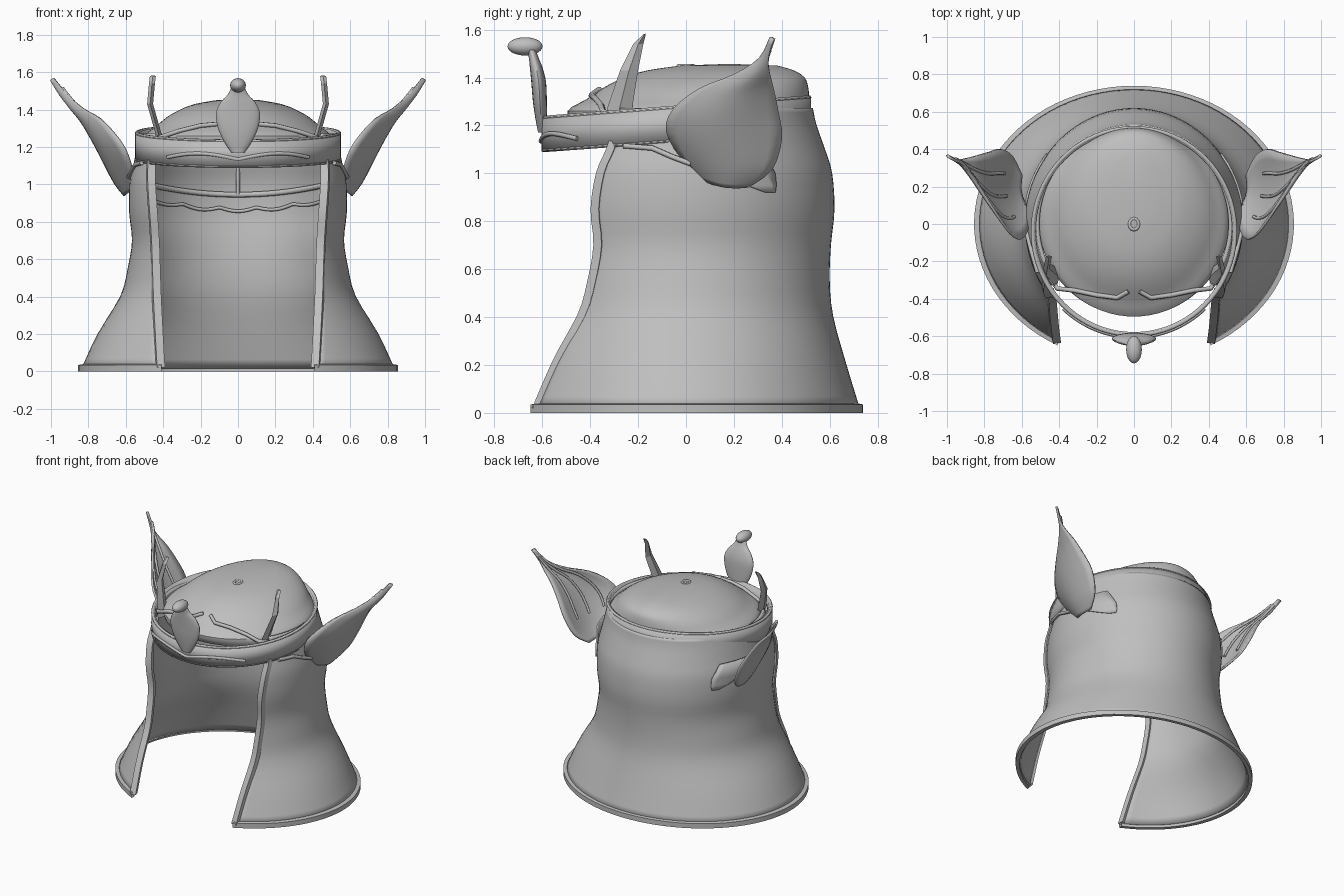
import bpy, bmesh, math
from mathutils import Vector

if "Cube" in bpy.data.objects:
    bpy.data.objects.remove(bpy.data.objects["Cube"])

mat = bpy.data.materials.new("plain grey")
mat.diffuse_color = (0.52, 0.52, 0.52, 1)
mat.use_nodes = True
mat.node_tree.nodes["Principled BSDF"].inputs["Base Color"].default_value = mat.diffuse_color
PI = math.pi


def link(name, data):
    ob = bpy.data.objects.new(name, data)
    bpy.context.collection.objects.link(ob)
    data.materials.append(mat)
    return ob


def sheet(name, rows, thick=0.0, closed=False, offset=0.0, cap=None, angle=40):
    """Skin a list of equal-length point rows."""
    bm = bmesh.new()
    vs = [[bm.verts.new(p) for p in r] for r in rows]
    n = len(rows[0])
    for i in range(len(rows) - 1):
        for j in range(n if closed else n - 1):
            k = (j + 1) % n
            bm.faces.new((vs[i][j], vs[i][k], vs[i + 1][k], vs[i + 1][j]))
    if cap:
        c = bm.verts.new(cap)
        for j in range(n):
            bm.faces.new((vs[-1][j], vs[-1][(j + 1) % n], c))
    bmesh.ops.recalc_face_normals(bm, faces=bm.faces)
    me = bpy.data.meshes.new(name)
    bm.to_mesh(me)
    bm.free()
    me.shade_smooth()
    me.set_sharp_from_angle(angle=math.radians(angle))
    ob = link(name, me)
    if thick:
        m = ob.modifiers.new("thickness", 'SOLIDIFY')
        m.thickness, m.offset = thick, offset
    return ob


def tube(name, pts, r, cyclic=False, res=1):
    cu = bpy.data.curves.new(name, 'CURVE')
    cu.dimensions = '3D'
    cu.bevel_depth, cu.bevel_resolution, cu.use_fill_caps = r, res, True
    sp = cu.splines.new('POLY')
    sp.points.add(len(pts) - 1)
    for q, p in zip(sp.points, pts):
        q.co = (*p, 1)
    sp.use_cyclic_u = cyclic
    return link(name, cu)


def smooth(rows, steps):
    """Catmull-Rom interpolation of tuples."""
    out = []
    for i in range(len(rows) - 1):
        p = [Vector(rows[max(0, min(len(rows) - 1, i + d))]) for d in (-1, 0, 1, 2)]
        for s in range(steps):
            t = s / steps
            out.append(0.5 * (2 * p[1] + (p[2] - p[0]) * t
                              + (2 * p[0] - 5 * p[1] + 4 * p[2] - p[3]) * t * t
                              + (3 * p[1] - p[0] - 3 * p[2] + p[3]) * t ** 3))
    return out + [Vector(rows[-1])]


# Flared hood, open at the front: z, half width, half depth, half opening
prof = smooth([(0.02, .825, .715, .41), (.2, .74, .66, .42), (.4, .62, .605, .43),
               (.55, .58, .59, .435), (.7, .557, .595, .44), (.85, .572, .61, .45),
               (1.0, .57, .60, .46), (1.1, .55, .57, .46), (1.2, .53, .535, .45),
               (1.27, .515, .52, .44)], 3)


def hood_pt(p, u):
    z, a, b, o = p
    t = u * (PI - math.asin(o / a))
    return Vector((a * math.sin(t), b * math.cos(t), z))


sheet("hood", [[hood_pt(p, u / 36) for u in range(-36, 37)] for p in prof], 0.02)
# Flat rim along the hem, square-edged
rim = []
for z, d in ((0, 0), (0, .03), (.035, .03), (.04, 0), (0, 0)):
    q = Vector((z, .825 + d, .715 + d * .8, .41))
    rim.append([hood_pt(q, u / 36) for u in range(-36, 37)])
sheet("hem_rim", rim)
# Square raised borders of the opening
for s in (1, -1):
    edge = [hood_pt(p, s) for p in prof if p[0] < 1.16]
    sheet("opening_border", [[p + Vector((s * dx, dy, 0)) for dx, dy in
                              ((-.02, -.015), (.022, -.022), (.03, .012), (-.01, .022))]
                             for p in edge], closed=True)

# Closed crown: z, half width, front y, back y
crown = smooth([(1.2, .515, -.47, .53), (1.26, .50, -.495, .522), (1.31, .44, -.415, .515),
                (1.36, .38, -.34, .51), (1.40, .31, -.26, .495), (1.43, .23, -.16, .45),
                (1.45, .12, -.02, .38)], 3)
rows = []
for z, a, f, b in crown:
    c, h = (f + b) / 2, (b - f) / 2
    rows.append([(a * math.cos(t), c + h * math.sin(t), z)
                 for t in [2 * PI * i / 72 for i in range(72)]])
sheet("crown", rows, closed=True, cap=(0, .18, 1.457))
tube("crown_button", [(.025 * math.cos(i * PI / 6), .03 * math.sin(i * PI / 6), 1.447)
                      for i in range(12)], .01, True)

# Liner edge and scalloped fringe on the inner back of the hood
for name, z0, wave, r in (("liner_edge", .945, 0, .016), ("liner_fringe", .875, .018, .010)):
    pts = []
    for i in range(-40, 41):
        x = .46 * i / 40
        y = .585 * math.sqrt(1 - (x / .565) ** 2)
        pts.append((x, y, z0 + .05 * (x / .46) ** 2 - wave * abs(math.cos(x * 16))))
    tube(name, pts, r)
tube("liner_seam", [(0, .575, .95), (0, .57, 1.1)], .01)


# Tilted diadem band
def ring_pt(t, a, v):
    y = -.04 + (a + .012) * math.sin(t)
    lo, hi = 1.134 + .073 * y, 1.281 + .077 * y
    return Vector((a * math.cos(t), y, lo + (hi - lo) * v))


ang = [2 * PI * i / 80 for i in range(80)]
sheet("diadem_band", [[ring_pt(t, .538, v) for t in ang] for v in (0, 1)], .025, True)
for v in (.05, .97):
    tube("diadem_lip", [ring_pt(t, .541, v) for t in ang], .011, True)
# Curved ornament on the front of the band
for s in (1, -1):
    tube("band_scroll", [ring_pt(-PI / 2 + s * .75 * i / 16, .552,
                                 .30 + .2 * math.sin(PI * i / 16))
                         for i in range(17)], .011)
    # Brow trim lying on the front of the crown
    tube("crown_trim", [(s * x, y, z) for x, y, z in
                        ((.03, -.36, 1.35), (.09, -.395, 1.325), (.2, -.38, 1.315),
                         (.32, -.355, 1.285), (.41, -.345, 1.255), (.45, -.29, 1.24))], .013)

# Leaf-shaped front crest with a bead on top
crest = smooth([(1.17, .035, -.60), (1.23, .075, -.605), (1.30, .107, -.61), (1.38, .118, -.615),
                (1.44, .092, -.625), (1.48, .055, -.635), (1.515, .038, -.645)], 3)
sheet("front_crest", [[(w * math.cos(t), y + (.012 + w * .16) * math.sin(t), z)
                       for t in [i * PI / 12 for i in range(24)]] for z, w, y in crest],
      closed=True, cap=(0, -.655, 1.525))
bm = bmesh.new()
bmesh.ops.create_uvsphere(bm, u_segments=24, v_segments=14, radius=1)
for v in bm.verts:
    v.co = (v.co.x * .042, v.co.y * .073 - .672, v.co.z * .038 + 1.53)
me = bpy.data.meshes.new("crest_bead")
bm.to_mesh(me)
bm.free()
me.shade_smooth()
link("crest_bead", me)

# Side wings: front edge and rear edge of each row, from root to tip
leaf = smooth([(.565, .08, .97, .60, .26, .945), (.565, -.02, 1.07, .65, .36, 1.02),
               (.60, -.08, 1.18, .71, .40, 1.15), (.66, -.05, 1.27, .77, .385, 1.26),
               (.74, .06, 1.355, .84, .365, 1.36), (.83, .20, 1.41, .90, .35, 1.42),
               (.91, .31, 1.48, .95, .345, 1.48), (.985, .355, 1.57, 1.0, .37, 1.56)], 3)


def leaf_pt(r, u, s, lift=0.0):
    a, b = Vector(r[:3]), Vector(r[3:])
    w = (b - a).length
    p = a.lerp(b, u) + Vector((.7, -.2, -.45)) * (.16 * w * math.sin(PI * u) - lift)
    return Vector((p.x * s, p.y, p.z))


for s in (1, -1):
    sheet("side_wing", [[leaf_pt(r, u / 10, s) for u in range(11)] for r in leaf], .014)
    for u in (.25, .5, .75):
        tube("wing_vein", [leaf_pt(r, u, s, .014) for r in leaf[5:-2]], .009)
    # Small root feather lying flat on the hood, and the wing stem
    feather = []
    for z, y0, y1 in ((1.1, .1, .32), (1.0, .14, .37), (.95, .25, .375), (.92, .33, .37)):
        ys = [y0 + (y1 - y0) * i / 6 for i in range(7)]
        feather.append([(s * .587 * math.sqrt(1 - (y / .615) ** 2), y, z) for y in ys])
    sheet("root_feather", feather, .012)
    tube("wing_stem", [(s * .515, -.26, 1.115), (s * .55, -.14, 1.105), (s * .57, -.06, 1.07),
                       (s * .585, .02, 1.04)], .012)
    # Upright blades beside the brow
    blade = [(1.20, .415, -.34, -.23), (1.27, .425, -.33, -.225), (1.43, .47, -.275, -.2),
             (1.54, .46, -.22, -.178), (1.58, .455, -.178, -.168)]
    sheet("brow_blade", [[(s * x, f, z), (s * (x + .016), (f + b) / 2, z), (s * x, b, z),
                          (s * (x - .016), (f + b) / 2, z)] for z, x, f, b in blade],
          closed=True, cap=(s * .455, -.17, 1.583), angle=20)
